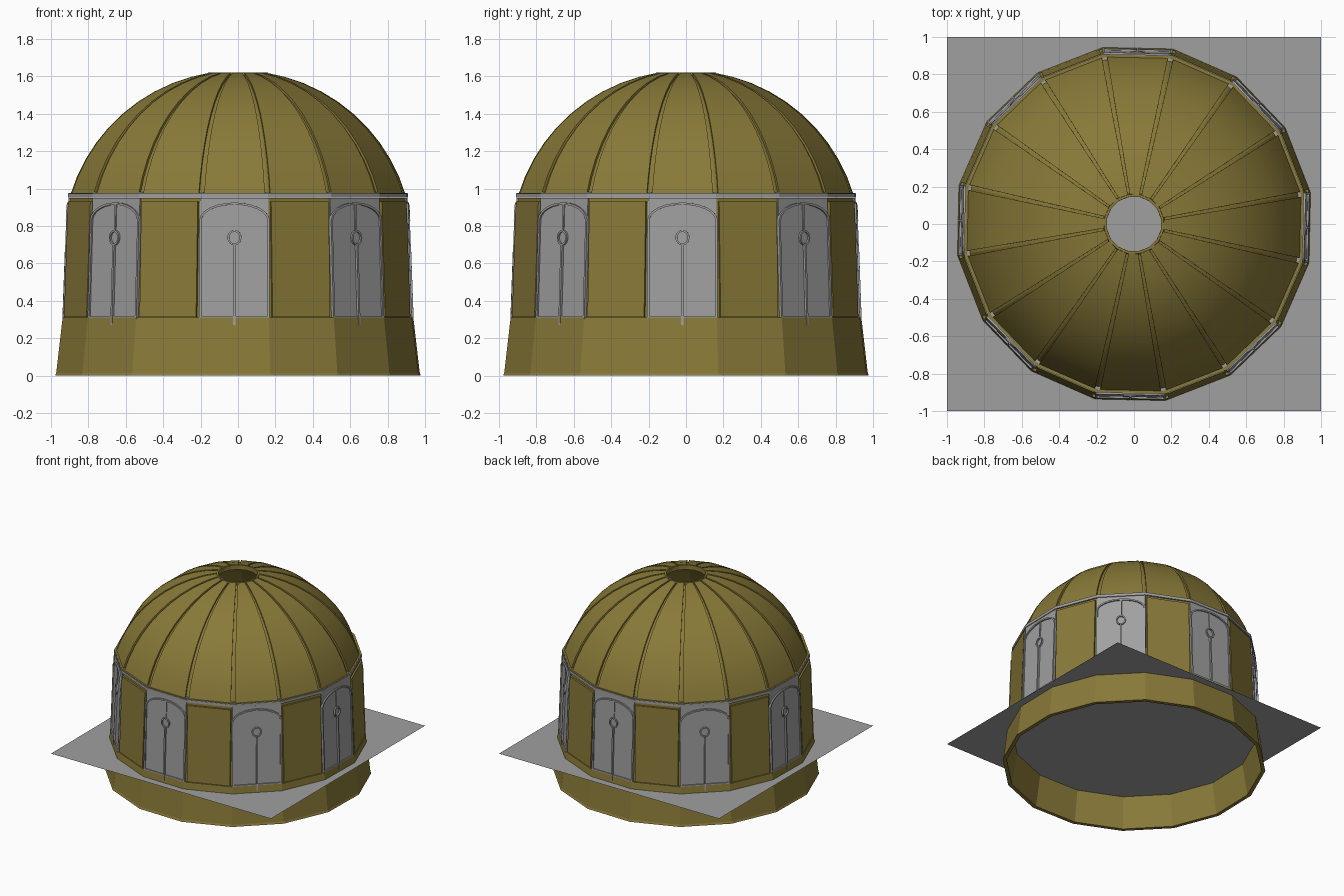
import bpy, bmesh, math
from math import sin, cos, pi, radians

if "Cube" in bpy.data.objects:
    bpy.data.objects.remove(bpy.data.objects["Cube"])

N = 16
TURN = radians(-1.2)
STEP = 2 * pi / N
CH = cos(STEP / 2)

olive = bpy.data.materials.new("olive")
olive.diffuse_color = (0.25, 0.193, 0.04, 1)
olive.use_nodes = True
olive.node_tree.nodes["Principled BSDF"].inputs["Base Color"].default_value = olive.diffuse_color
grey = bpy.data.materials.new("grey")
grey.diffuse_color = (0.35, 0.35, 0.35, 1)
grey.use_nodes = True
grey.node_tree.nodes["Principled BSDF"].inputs["Base Color"].default_value = grey.diffuse_color


def finish(name, bm, mat, smooth=False):
    bmesh.ops.recalc_face_normals(bm, faces=bm.faces)
    me = bpy.data.meshes.new(name)
    bm.to_mesh(me)
    bm.free()
    ob = bpy.data.objects.new(name, me)
    bpy.context.collection.objects.link(ob)
    me.materials.append(mat)
    if smooth:
        bpy.ops.object.select_all(action='DESELECT')
        ob.select_set(True)
        bpy.context.view_layer.objects.active = ob
        bpy.ops.object.shade_smooth_by_angle(angle=radians(15))
    return ob


def place(az, u, n, z):
    """Point at side offset u and outward distance n on the side facing az."""
    return (n * cos(az) - u * sin(az), n * sin(az) + u * cos(az), z)


def lathe(name, profile, mat, smooth=False):
    """Closed (apothem, z) profile swept around the 16-sided plan."""
    bm = bmesh.new()
    rings = []
    for i in range(N):
        a = TURN + (i + 0.5) * STEP
        rings.append([bm.verts.new((r / CH * cos(a), r / CH * sin(a), z)) for r, z in profile])
    m = len(profile)
    for i in range(N):
        p, q = rings[i], rings[(i + 1) % N]
        for j in range(m):
            k = (j + 1) % m
            bm.faces.new((p[j], q[j], q[k], p[k]))
    return finish(name, bm, mat, smooth)


def sweep(bm, sections, closed=False):
    """Skin a list of equal point loops."""
    rows = [[bm.verts.new(p) for p in s] for s in sections]
    m = len(rows[0])
    for i in range(len(rows) if closed else len(rows) - 1):
        p, q = rows[i], rows[(i + 1) % len(rows)]
        for j in range(m):
            k = (j + 1) % m
            bm.faces.new((p[j], p[k], q[k], q[j]))
    if not closed:
        bm.faces.new(rows[0])
        bm.faces.new(rows[-1][::-1])


def face_r(z):
    """Apothem of the leaning drum wall at height z."""
    return 0.93 - (z - 0.31) * 0.036


def slab(bm, az, u0, u1, z0, z1, n0, n1):
    sweep(bm, [[place(az, u, face_r(z) + n, z)
                for u, n in ((u0, n0), (u1, n0), (u1, n1), (u0, n1))] for z in (z0, z1)])


def bent_bar(bm, az, path, w, n0, n1, closed=False):
    """Flat bar following a (u, z, du, dz) path, du/dz being the in-plane normal."""
    secs = []
    for u, z, du, dz in path:
        sec = []
        for s, n in ((-w, n0), (w, n0), (w, n1), (-w, n1)):
            uu, zz = u + du * s, z + dz * s
            sec.append(place(az, uu, face_r(zz) + n, zz))
        secs.append(sec)
    sweep(bm, secs, closed)


# flared open skirt
lathe("base_skirt", [(0.974, 0), (0.968, 0.015), (0.934, 0.31), (0.895, 0.31), (0.945, 0)], olive)

# ground sheet cutting through the skirt
bm = bmesh.new()
bmesh.ops.create_grid(bm, x_segments=1, y_segments=1, size=1)
bmesh.ops.translate(bm, verts=bm.verts, vec=(0, 0, 0.255))
finish("flat_sheet", bm, grey)

# drum: windows on even sides, wall panels on odd sides
walls, panes, frames = bmesh.new(), bmesh.new(), bmesh.new()
for i in range(N):
    az = TURN + i * STEP
    if i % 2:
        slab(walls, az, -0.182, 0.182, 0.31, 0.95, -0.03, -0.01)
        slab(walls, az, -0.165, 0.165, 0.315, 0.93, -0.01, 0.004)
    else:
        slab(panes, az, -0.183, 0.183, 0.31, 0.95, -0.025, -0.005)
        # side jambs, sill, mullion
        for s in (-1, 1):
            slab(frames, az, s * 0.182 - 0.006, s * 0.182 + 0.006, 0.29, 0.84, -0.015, 0.004)
        slab(frames, az, -0.18, 0.18, 0.31, 0.32, -0.01, 0.004)
        slab(frames, az, -0.006, 0.006, 0.27, 0.70, -0.015, 0.009)
        slab(frames, az, -0.006, 0.006, 0.775, 0.92, -0.015, 0.001)
        # arched head
        arch = []
        for k in range(13):
            t = pi * k / 12
            arch.append((0.182 * cos(t), 0.83 + 0.09 * sin(t), cos(t), sin(t)))
        bent_bar(frames, az, arch, 0.006, -0.015, 0.006)
        # round boss
        ring = [(0.033 * cos(t), 0.738 + 0.036 * sin(t), cos(t), sin(t))
                for t in (2 * pi * k / 16 for k in range(16))]
        bent_bar(frames, az, ring, 0.005, -0.015, 0.006, True)
finish("wall_panels", walls, olive)
finish("window_panes", panes, grey)
finish("window_frames", frames, grey)

# cornice ring below the dome, with an olive ledge on top
lathe("cornice_ring", [(0.906, 0.952), (0.906, 0.974), (0.87, 0.974), (0.87, 0.952)], grey)
lathe("dome_ledge", [(0.902, 0.972), (0.902, 0.977), (0.86, 0.977), (0.86, 0.972)], olive)

# dome: recessed inner shell with sixteen raised gores
CZ, RHO, SEG = 0.70, 0.932, 10


def dome_curve(rho, z0, z1=1.62):
    a0, a1 = math.asin((z0 - CZ) / rho), math.asin(min(1, (z1 - CZ) / rho))
    return [(rho * cos(a0 + (a1 - a0) * k / SEG), CZ + rho * sin(a0 + (a1 - a0) * k / SEG))
            for k in range(SEG + 1)]


outer = dome_curve(RHO, 0.965)
mid = [(r - 0.013 * r / RHO, z - 0.013 * (z - CZ) / RHO) for r, z in outer]
inner = [(r - 0.03 * r / RHO, z - 0.03 * (z - CZ) / RHO) for r, z in outer]
lathe("dome_shell", mid + inner[::-1], olive, True)

gores, feet = bmesh.new(), bmesh.new()
for i in range(N):
    az = TURN + i * STEP
    secs = []
    for (r, z), (r2, z2) in zip(outer, mid):
        g = 0.004 + 0.012 * r
        h, h2 = r * math.tan(STEP / 2) - g, r2 * math.tan(STEP / 2) - g
        r2, z2 = r2 - 0.002, z2 - 0.001
        secs.append([place(az, -h, r, z), place(az, h, r, z),
                     place(az, h2, r2, z2), place(az, -h2, r2, z2)])
    sweep(gores, secs)
    # small grey foot at the bottom of each groove
    va = az + STEP / 2
    sweep(feet, [[place(va, u, n, z) for u, n in
                  ((-0.012, 0.87), (0.012, 0.87), (0.012, 0.905), (-0.012, 0.905))]
                 for z in (0.96, 0.982)])
finish("dome_gores", gores, olive, True)
finish("groove_feet", feet, grey)

# rim of the open eye at the top
lathe("eye_rim", [(0.163, 1.598), (0.158, 1.622), (0.145, 1.622), (0.145, 1.585)], olive)
